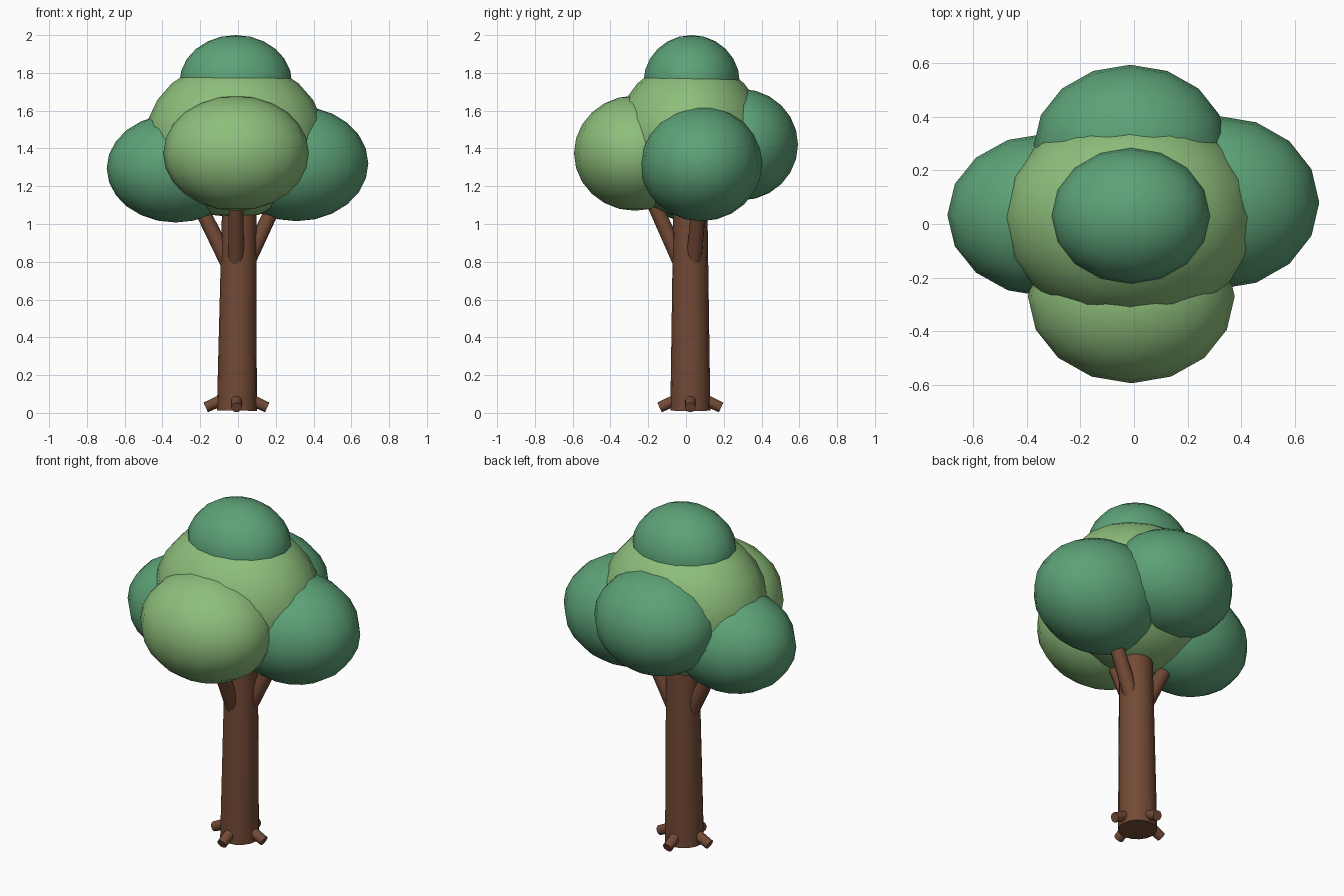
import bpy, math
from mathutils import Vector

if "Cube" in bpy.data.objects:
    bpy.data.objects.remove(bpy.data.objects["Cube"])


def material(name, rgb):
    m = bpy.data.materials.new(name)
    m.diffuse_color = (*rgb, 1)
    m.use_nodes = True
    m.node_tree.nodes["Principled BSDF"].inputs["Base Color"].default_value = m.diffuse_color
    return m


BARK = material("bark", (0.17, 0.068, 0.036))
DARK = material("dark_leaves", (0.108, 0.36, 0.186))
LIGHT = material("light_leaves", (0.27, 0.52, 0.2))


def finish(name, mat):
    ob = bpy.context.object
    ob.name = name
    ob.data.materials.append(mat)
    return ob


def leaf_ball(name, centre, radii, mat):
    bpy.ops.mesh.primitive_uv_sphere_add(segments=16, ring_count=12, radius=1, location=centre)
    ob = finish(name, mat)
    ob.scale = radii
    bpy.ops.object.shade_smooth()


def limb(name, a, b, r1, r2, sides=12):
    a, b = Vector(a), Vector(b)
    d = b - a
    bpy.ops.mesh.primitive_cone_add(vertices=sides, radius1=r1, radius2=r2, depth=d.length,
                                    location=(a + b) / 2,
                                    rotation=d.to_track_quat('Z', 'Y').to_euler())
    finish(name, BARK)
    bpy.ops.object.shade_smooth_by_angle(angle=math.radians(40))


# trunk
limb("trunk", (-0.006, 0.023, 0.012), (0.008, 0.023, 1.25), 0.106, 0.088, 16)

# branches to the left, right and front crowns
limb("branch_left", (-0.045, 0.025, 0.78), (-0.28, 0.035, 1.25), 0.043, 0.036)
limb("branch_right", (0.04, 0.04, 0.78), (0.265, 0.08, 1.25), 0.043, 0.036)
limb("branch_front", (-0.01, -0.02, 0.78), (-0.01, -0.235, 1.25), 0.043, 0.036)

# four short roots
for i, side in enumerate(("right", "back", "left", "front")):
    c, s = round(math.cos(i * math.pi / 2)), round(math.sin(i * math.pi / 2))
    limb("root_" + side, (-0.008 + 0.04 * c, 0.023 + 0.04 * s, 0.086),
         (-0.008 + 0.163 * c, 0.023 + 0.163 * s, 0.029), 0.031, 0.028)

# foliage
leaf_ball("crown_centre", (-0.015, 0.025, 1.45), (0.475, 0.4, 0.416), LIGHT)
leaf_ball("crown_top", (-0.012, 0.03, 1.75), (0.298, 0.255, 0.25), DARK)
leaf_ball("crown_front", (-0.01, -0.27, 1.375), (0.385, 0.323, 0.305), LIGHT)
leaf_ball("crown_back", (-0.014, 0.29, 1.42), (0.36, 0.303, 0.295), DARK)
leaf_ball("crown_left", (-0.33, 0.033, 1.295), (0.365, 0.303, 0.287), DARK)
leaf_ball("crown_right", (0.31, 0.08, 1.32), (0.38, 0.323, 0.305), DARK)
